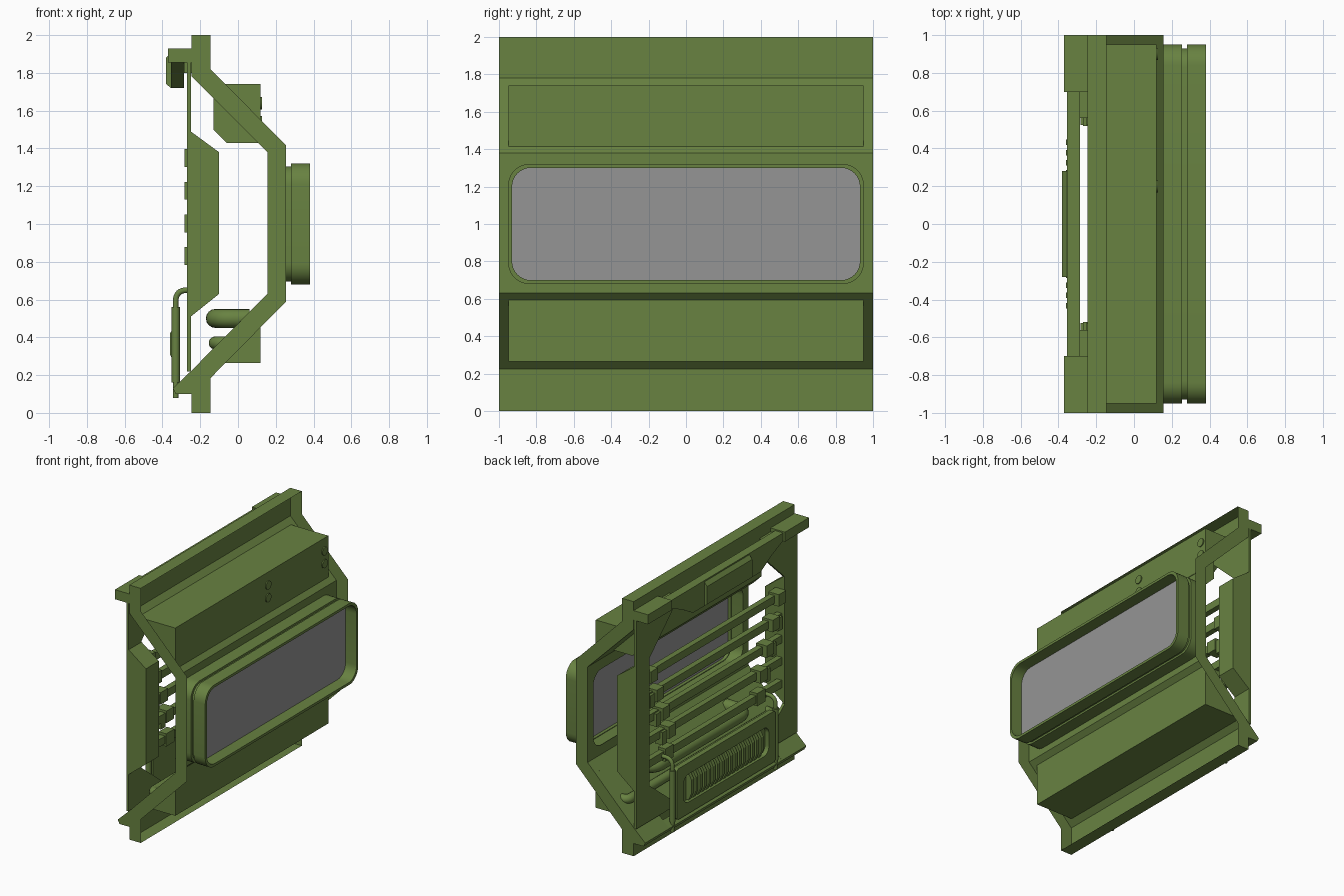
import bpy, bmesh, math
from mathutils import Vector

if "Cube" in bpy.data.objects:
    bpy.data.objects.remove(bpy.data.objects["Cube"])

green = bpy.data.materials.new("green_paint")
green.diffuse_color = (0.138, 0.223, 0.053, 1)
green.use_nodes = True
green.node_tree.nodes["Principled BSDF"].inputs["Base Color"].default_value = green.diffuse_color
grey = bpy.data.materials.new("pane_grey")
grey.diffuse_color = (0.30, 0.30, 0.30, 1)
grey.use_nodes = True
grey.node_tree.nodes["Principled BSDF"].inputs["Base Color"].default_value = grey.diffuse_color


def finish(name, bm, smooth=False, mat=green):
    bmesh.ops.remove_doubles(bm, verts=bm.verts, dist=1e-5)
    bmesh.ops.recalc_face_normals(bm, faces=bm.faces)
    me = bpy.data.meshes.new(name)
    bm.to_mesh(me)
    bm.free()
    ob = bpy.data.objects.new(name, me)
    bpy.context.collection.objects.link(ob)
    me.materials.append(mat)
    if smooth:
        smooth_it(ob)
    return ob


def smooth_it(ob):
    bpy.ops.object.select_all(action='DESELECT')
    ob.select_set(True)
    bpy.context.view_layer.objects.active = ob
    bpy.ops.object.shade_smooth_by_angle(angle=math.radians(35))


def prism(name, pts, a, b, axis='y', mat=green):
    """Extrude a profile: (x, z) along y, or (y, z) along x. a == b gives one flat face."""
    bm = bmesh.new()
    at = lambda p, t: (p[0], t, p[1]) if axis == 'y' else (t, p[0], p[1])
    f = bm.faces.new([bm.verts.new(at(p, a)) for p in pts])
    if a != b:
        r = bmesh.ops.extrude_face_region(bm, geom=[f])
        vs = [g for g in r['geom'] if isinstance(g, bmesh.types.BMVert)]
        d = (0, b - a, 0) if axis == 'y' else (b - a, 0, 0)
        bmesh.ops.translate(bm, verts=vs, vec=d)
    return finish(name, bm, mat=mat)


def box(name, x0, x1, y0, y1, z0, z1):
    return prism(name, [(x0, z0), (x1, z0), (x1, z1), (x0, z1)], y0, y1)


def sheet(name, a, b):
    """Flat sheet over the full width between two (x, z) points."""
    bm = bmesh.new()
    bm.faces.new([bm.verts.new((p[0], y, p[1])) for p, y in ((a, -1), (b, -1), (b, 1), (a, 1))])
    return finish(name, bm)


def rounded(hy, hz, r, zc, n=8):
    pts = []
    for k, (sy, sz) in enumerate([(1, 1), (-1, 1), (-1, -1), (1, -1)]):
        for i in range(n + 1):
            a = math.pi / 2 * (k + i / n)
            pts.append((sy * (hy - r) + r * math.cos(a), zc + sz * (hz - r) + r * math.sin(a)))
    return pts


def ring(name, x0, x1, outer, inner, zc):
    """Rounded rectangular frame; outer and inner are (half_y, half_z, radius)."""
    bm = bmesh.new()
    loops = [[bm.verts.new((x, y, z)) for y, z in rounded(*s, zc)]
             for x, s in ((x0, outer), (x1, outer), (x1, inner), (x0, inner))]
    n = len(loops[0])
    pairs = [(1, 2)] if x0 == x1 else [(0, 1), (1, 2), (2, 3), (3, 0)]
    for a, b in pairs:
        for i in range(n):
            j = (i + 1) % n
            bm.faces.new((loops[a][i], loops[a][j], loops[b][j], loops[b][i]))
    return finish(name, bm, smooth=True)


def pipe(name, pts, radius, bend):
    pts = [Vector(p) for p in pts]
    path = [pts[0]]
    for a, p, b in zip(pts, pts[1:], pts[2:]):
        s, e = p + (a - p).normalized() * bend, p + (b - p).normalized() * bend
        path += [s.lerp(p, t / 8).lerp(p.lerp(e, t / 8), t / 8) for t in range(9)]
    path.append(pts[-1])
    cu = bpy.data.curves.new(name, 'CURVE')
    cu.dimensions = '3D'
    cu.bevel_depth, cu.bevel_resolution, cu.use_fill_caps = radius, 6, True
    sp = cu.splines.new('POLY')
    sp.points.add(len(path) - 1)
    for q, p in zip(sp.points, path):
        q.co = (*p, 1)
    cu.materials.append(green)
    ob = bpy.data.objects.new(name, cu)
    bpy.context.collection.objects.link(ob)
    bpy.ops.object.select_all(action='DESELECT')
    ob.select_set(True)
    bpy.context.view_layer.objects.active = ob
    bpy.ops.object.convert(target='MESH')
    smooth_it(bpy.context.view_layer.objects.active)


# Outer wall sheets, recessed inside a thin perimeter flange
sheet("upper_wall", (-.245, 2), (-.245, 1.78))
sheet("upper_slope", (-.245, 1.78), (.155, 1.38))
sheet("lower_slope", (.155, .63), (-.245, .225))
sheet("lower_wall", (-.245, .225), (-.245, 0))
sheet("top_flange", (-.245, 2), (-.145, 2))
sheet("bottom_flange", (-.245, 0), (-.145, 0))
ring("window_wall", .155, .155, (1, .375, 0), (.93, .30, .10), 1.005)
flange = [(-.245, 0), (-.145, 0), (-.145, .185), (.255, .59), (.255, 1.415), (-.145, 1.82),
          (-.145, 2), (-.245, 2), (-.245, 1.78), (.155, 1.38), (.155, .63), (-.245, .225)]
for s in (-1, 1):
    prism("end_flange", flange, s, s)

# Boxes on the slopes, outside and inside
prism("upper_outer_box", [(-.205, 1.74), (.12, 1.74), (.12, 1.415)], -.95, .95)
prism("lower_outer_box", [(-.205, .265), (.12, .265), (.12, .595)], -.95, .95)
prism("upper_inner_box", [(-.13, 1.665), (-.13, 1.50), (-.06, 1.43), (.105, 1.43)], -.75, .75)

# Bolts on the upper box
for y in (.2, .9):
    for z in (1.54, 1.64):
        bm = bmesh.new()
        bmesh.ops.create_cone(bm, cap_ends=True, segments=20, radius1=.033, radius2=.033, depth=.016)
        ob = finish("bolt", bm, smooth=True)
        ob.rotation_euler = (0, math.pi / 2, 0)
        ob.location = (.12, y, z)

# Window: base, seal, protruding frame, pane
ring("window_base", .155, .255, (.95, .32, .11), (.93, .30, .10), 1.0)
ring("window_seal", .255, .28, (.93, .305, .10), (.92, .295, .09), 1.0)
ring("window_frame", .28, .38, (.95, .32, .11), (.93, .30, .10), 1.0)
prism("window_pane", rounded(.93, .30, .10, 1.0), .28, .285, 'x', mat=grey)

# Inner frame: posts, gusseted plates, corner caps and feet
plate = [(1, .22), (1, 1.86), (.52, 1.86), (.52, 1.80), (.84, 1.5), (.84, .5), (.52, .25), (.52, .22)]
post = [(-.25, 1.49), (-.10, 1.38), (-.10, .63), (-.25, .51)]
foot = [(-.245, .10), (-.33, .10), (-.345, .13), (-.245, .225)]
for s in (-1, 1):
    prism("frame_plate", [(s * y, z) for y, z in plate], -.27, -.25, 'x')
    prism("side_post", post, s * .84, s)
    box("top_corner_cap", -.37, -.245, s * .7, s, 1.855, 1.93)
    box("header_bracket", -.285, -.245, s * .56, s * .7, 1.80, 1.90)
    prism("corner_foot", foot, s * .7, s)
prism("bottom_beam", [(-.285, .10), (-.33, .10), (-.345, .13), (-.285, .18)], -.7, .7)

# Header beam with raised centre plate
prism("header_beam", [(-.7, 1.92), (-.7, 1.86), (-.56, 1.80), (-.42, 1.72),
                      (.42, 1.72), (.56, 1.80), (.7, 1.86), (.7, 1.92)], -.355, -.285, 'x')
prism("header_plate", [(-.355, 1.91), (-.38, 1.88), (-.38, 1.74), (-.355, 1.72)], -.28, .28)

# Horizontal rails held by stepped clamps
for i in range(4):
    z, e = .83 + .173 * i, .57 + .075 * i
    box("rail", -.245, -.20, -.86, .86, z - .03, z + .03)
    for s in (-1, 1):
        box("rail_clamp", -.282, -.19, s * (e - .045), s * (e + .045), z - .047, z + .047)
        box("rail_bracket", -.265, -.20, s * (e + .045), s * (e + .10), z - .08, z + .02)

# Large pipes that bend into the wall, with a crossbar above
pipe("large_pipe", [(.06, .58, .5), (-.12, .58, .5), (-.12, -.58, .5), (.06, -.58, .5)], .05, .1)
pipe("small_pipe", [(-.03, .9, .37), (-.12, .9, .37), (-.12, -.9, .37), (-.03, -.9, .37)], .035, .05)
box("lower_crossbar", -.245, -.20, -.84, .84, .62, .68)
for s in (-1, 1):
    box("crossbar_clamp", -.255, -.19, s * .52, s * .62, .60, .70)

# Louvred vent panel with side tubes
ring("vent_panel", -.35, -.31, (.61, .20, .02), (.53, .11, .06), .36)
prism("vent_back", rounded(.53, .11, .06, .36), -.315, -.31, 'x')
louvre = [(-.315, .255), (-.315, .465), (-.335, .465), (-.36, .42), (-.36, .31), (-.335, .255)]
for i in range(17):
    y = -.432 + i * .054
    prism("vent_louvre", louvre, y - .015, y + .015)
for s in (-1, 1):
    pipe("vent_tube", [(-.33, s * .64, .08), (-.33, s * .64, .65), (-.20, s * .64, .65)], .015, .06)
    pipe("vent_tube_sleeve", [(-.33, s * .64, .16), (-.33, s * .64, .56)], .022, .01)
